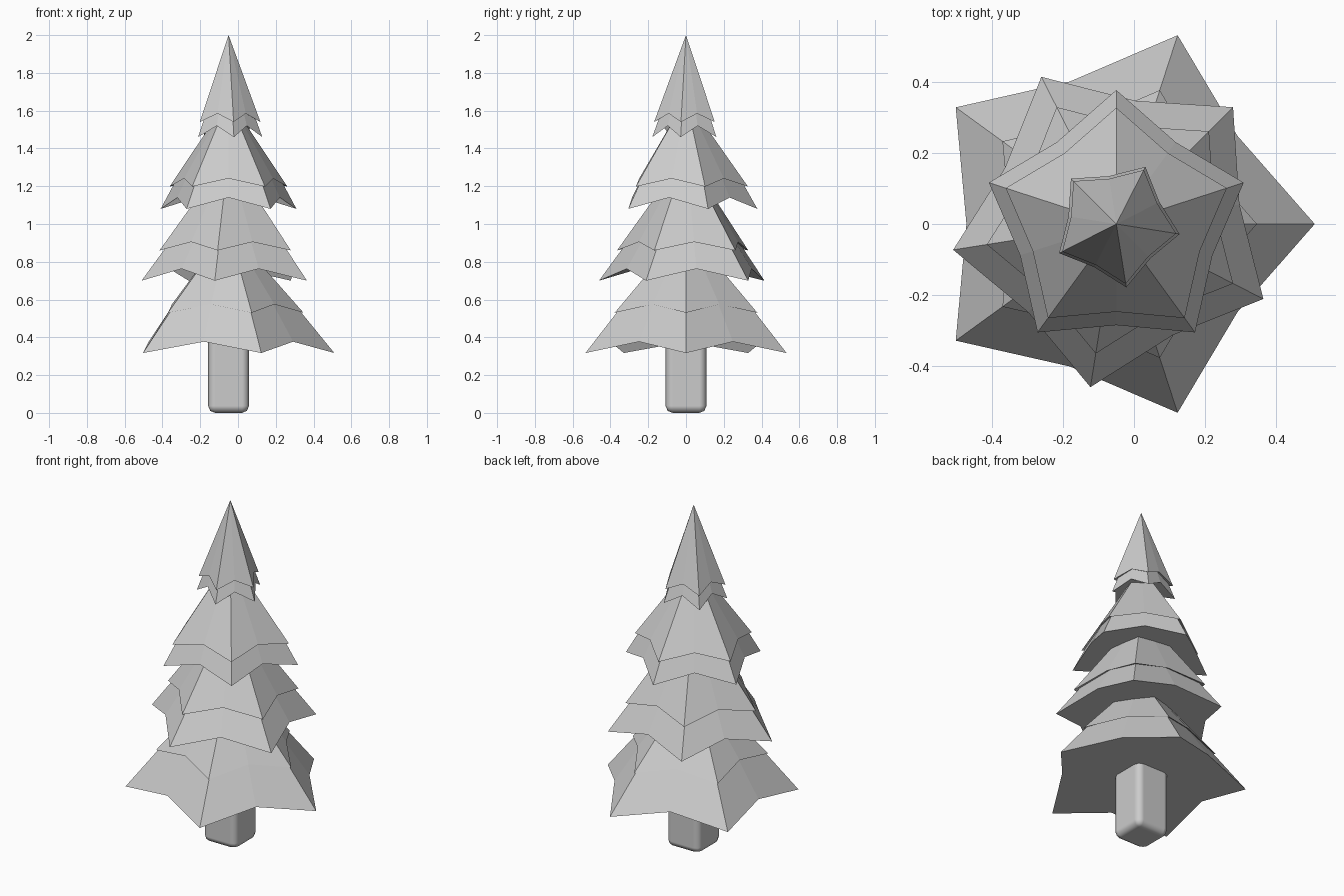
import bpy, bmesh, math

if "Cube" in bpy.data.objects:
    bpy.data.objects.remove(bpy.data.objects["Cube"])

AXIS_X = -0.05      # the trunk axis sits slightly left of centre
POINTS = 5          # branch tips per tier
NOTCH = 0.755       # valley radius relative to tip radius

grey = bpy.data.materials.new("plain grey")
grey.diffuse_color = (0.6, 0.6, 0.6, 1)
grey.use_nodes = True
grey.node_tree.nodes["Principled BSDF"].inputs["Base Color"].default_value = grey.diffuse_color


def make_object(name, bm):
    mesh = bpy.data.meshes.new(name)
    bmesh.ops.recalc_face_normals(bm, faces=bm.faces)
    bm.to_mesh(mesh)
    bm.free()
    mesh.materials.append(grey)
    obj = bpy.data.objects.new(name, mesh)
    obj.location.x = AXIS_X
    bpy.context.collection.objects.link(obj)
    return obj


def foliage_tier(name, turn, apex, rings):
    """Star-shaped skirt: an apex, then rings of (tip radius, tip z, valley rise)."""
    bm = bmesh.new()
    top = bm.verts.new((0, 0, apex))
    n = POINTS * 2
    loops = []
    for radius, z, rise in rings:
        loop = []
        for i in range(n):
            a = math.radians(turn) + i * math.tau / n
            r = radius * (NOTCH if i % 2 else 1)
            loop.append(bm.verts.new((r * math.cos(a), r * math.sin(a), z + rise * (i % 2))))
        loops.append(loop)
    for i in range(n):
        j = (i + 1) % n
        bm.faces.new((top, loops[0][i], loops[0][j]))
        for upper, lower in zip(loops, loops[1:]):
            bm.faces.new((upper[i], lower[i], lower[j], upper[j]))
    bm.faces.new(loops[-1])     # underside
    return make_object(name, bm)


# Four tiers: overhanging upper skirt, tucked step, then flared lower skirt
foliage_tier("bottom_foliage", 0, 0.98,
             [(0.397, 0.53, 0.045), (0.378, 0.54, 0.045), (0.56, 0.317, 0.06)])
foliage_tier("lower_middle_foliage", 45, 1.37,
             [(0.37, 0.86, 0.045), (0.337, 0.875, 0.045), (0.466, 0.70, 0.063)])
foliage_tier("upper_middle_foliage", 18, 1.665,
             [(0.328, 1.198, 0.043), (0.303, 1.213, 0.043), (0.378, 1.08, 0.06)])
foliage_tier("top_foliage", -9, 2.0,
             [(0.171, 1.54, 0.045), (0.147, 1.553, 0.045), (0.181, 1.46, 0.06)])

# Square trunk with rounded edges
bm = bmesh.new()
bmesh.ops.create_cube(bm, size=1)
for v in bm.verts:
    v.co.x *= 0.216
    v.co.y *= 0.216
    v.co.z = 0.0 if v.co.z < 0 else 0.6
trunk = make_object("trunk", bm)
for poly in trunk.data.polygons:
    poly.use_smooth = True
bevel = trunk.modifiers.new("rounded_edges", "BEVEL")
bevel.width = 0.037
bevel.segments = 2
bevel.harden_normals = True
